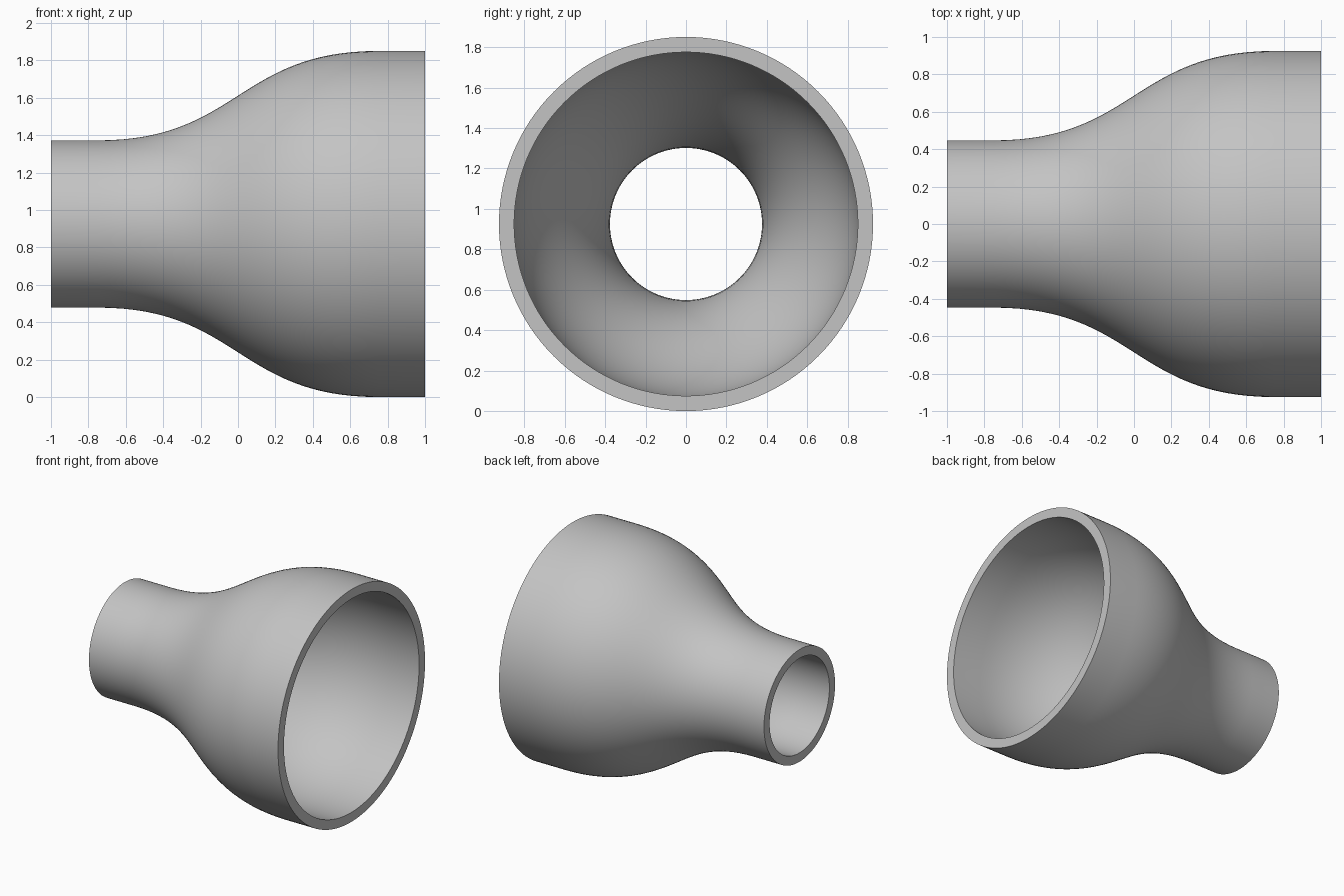
import bpy
import bmesh
import math
from mathutils import Vector, Matrix
from mathutils.geometry import interpolate_bezier

if "Cube" in bpy.data.objects:
    bpy.data.objects.remove(bpy.data.objects["Cube"], do_unlink=True)

AXIS_Z = 0.925     # height of the pipe axis
BEND = 0.75        # half length of the flared section
SEGMENTS = 128

# Material
steel = bpy.data.materials.new("grey_steel")
steel.use_nodes = True
colour = (0.55, 0.55, 0.55, 1)
steel.diffuse_color = colour
steel.node_tree.nodes["Principled BSDF"].inputs["Base Color"].default_value = colour


def wall(small, large):
    """S-curve wall between a narrow and a wide straight collar."""
    curve = interpolate_bezier(Vector((-BEND, 0, small)), Vector((0, 0, small)),
                               Vector((0, 0, large)), Vector((BEND, 0, large)), 33)
    return [Vector((-1, 0, small)), *curve, Vector((1, 0, large))]


# Closed wall section: outside, then back along the bore
section = wall(0.447, 0.925) + wall(0.376, 0.85)[::-1]

# Revolve the section around the x axis
bm = bmesh.new()
verts = [bm.verts.new(p) for p in section]
edges = [bm.edges.new((a, b)) for a, b in zip(verts, verts[1:] + verts[:1])]
bmesh.ops.spin(bm, geom=verts + edges, cent=(0, 0, 0), axis=(1, 0, 0),
               angle=math.tau, steps=SEGMENTS, use_merge=True)
bmesh.ops.remove_doubles(bm, verts=bm.verts, dist=0.0001)
bmesh.ops.recalc_face_normals(bm, faces=bm.faces)
bmesh.ops.transform(bm, matrix=Matrix.Translation((0, 0, AXIS_Z)), verts=bm.verts)

mesh = bpy.data.meshes.new("pipe_reducer")
bm.to_mesh(mesh)
bm.free()
mesh.materials.append(steel)
reducer = bpy.data.objects.new("pipe_reducer", mesh)
bpy.context.collection.objects.link(reducer)

# Smooth walls with crisp end rims
bpy.ops.object.select_all(action="DESELECT")
reducer.select_set(True)
bpy.context.view_layer.objects.active = reducer
bpy.ops.object.shade_smooth_by_angle(angle=math.radians(30))
